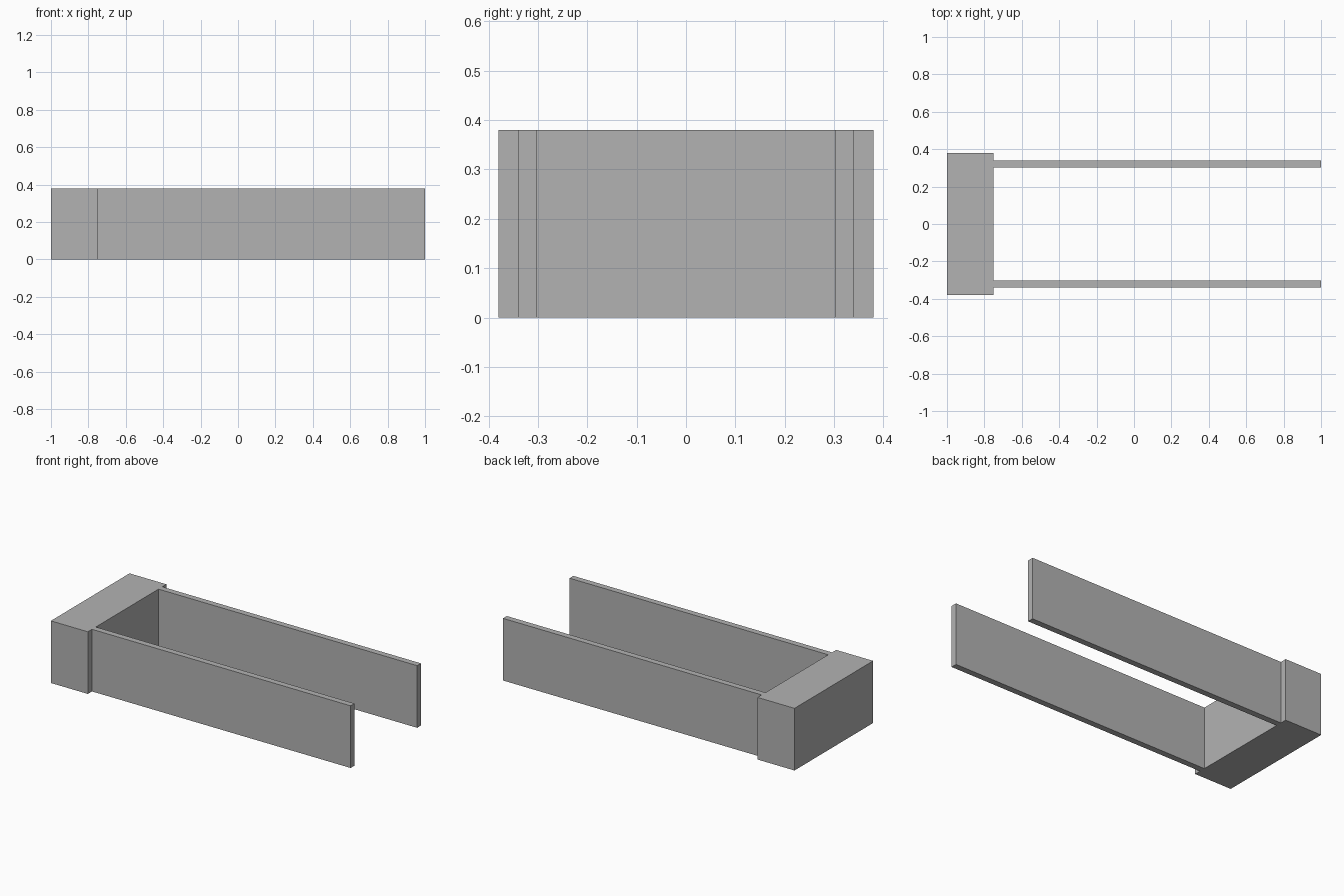
import bpy

cube = bpy.data.objects.get("Cube")
if cube:
    bpy.data.objects.remove(cube, do_unlink=True)

GREY = (0.45, 0.45, 0.45, 1)
HEIGHT = 0.38
BLOCK_END = -0.75

grey = bpy.data.materials.new("plain grey")
grey.use_nodes = True
grey.diffuse_color = GREY
grey.node_tree.nodes["Principled BSDF"].inputs["Base Color"].default_value = GREY


def box(name, x0, x1, y0, y1):
    """Flat-faced box standing on the ground, as tall as the model."""
    bpy.ops.mesh.primitive_cube_add(
        size=1, location=((x0 + x1) / 2, (y0 + y1) / 2, HEIGHT / 2))
    obj = bpy.context.object
    obj.name = obj.data.name = name
    obj.scale = (x1 - x0, y1 - y0, HEIGHT)
    bpy.ops.object.transform_apply(location=False, rotation=False, scale=True)
    obj.data.materials.append(grey)
    return obj


# Solid end block
box("end_block", -1, BLOCK_END, -0.38, 0.38)

# Two parallel side panels butting against the block
box("front_panel", BLOCK_END, 1, -0.34, -0.303)
box("back_panel", BLOCK_END, 1, 0.303, 0.34)
